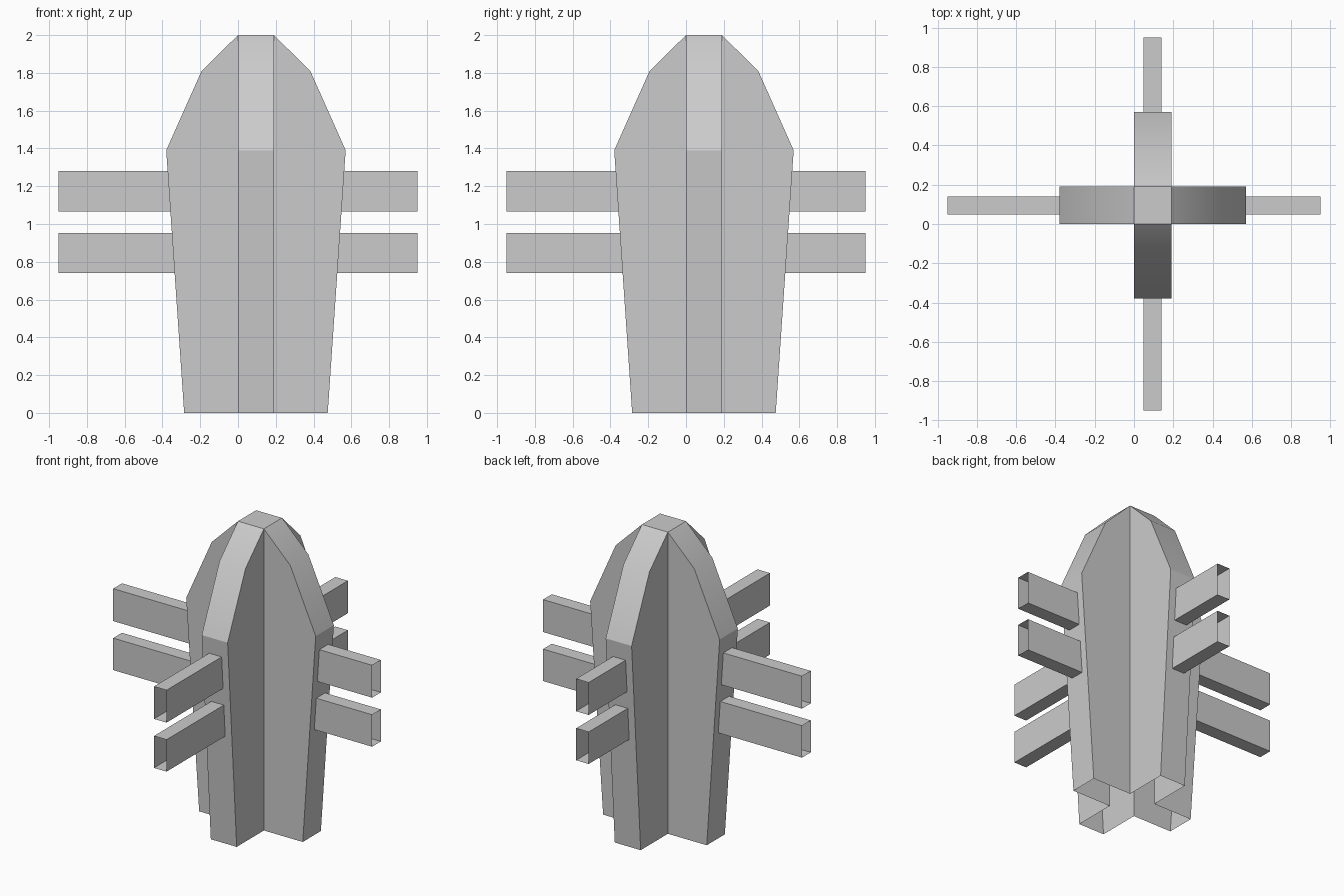
import bpy, bmesh
from math import radians
from mathutils import Matrix, Vector

if "Cube" in bpy.data.objects:
    bpy.data.objects.remove(bpy.data.objects["Cube"])

C = 0.095                      # centre of the cross-shaped body in x and y
W = 0.095                      # half width of each body fin
PROFILE = [(0.38, 0.0), (0.475, 1.39), (0.288, 1.81), (W, 2.0)]  # fin outline (reach, z)
BAR_HALF = 0.046
BAR_LEVELS = {"lower": (0.74, 0.952), "upper": (1.065, 1.28)}


def turn(k):
    """Quarter turns about the body centre."""
    return Matrix.Translation((C, C, 0)) @ Matrix.Rotation(radians(90 * k), 4, 'Z')


def finish(name, bm):
    bmesh.ops.remove_doubles(bm, verts=bm.verts, dist=1e-4)
    mesh = bpy.data.meshes.new(name)
    bm.to_mesh(mesh)
    bm.free()
    obj = bpy.data.objects.new(name, mesh)
    bpy.context.collection.objects.link(obj)
    return obj


def face(bm, m, pts):
    bm.faces.new([bm.verts.new(m @ Vector(p)) for p in pts])


# Body: four fins forming a hollow cross, open at the bottom
bm = bmesh.new()
for k in range(4):
    m = turn(k)
    outline = [(W, 0.0)] + PROFILE
    face(bm, m, [(r, -W, z) for r, z in outline])
    face(bm, m, [(r, W, z) for r, z in reversed(outline)])
    for (r0, z0), (r1, z1) in zip(PROFILE, PROFILE[1:]):
        face(bm, m, [(r0, -W, z0), (r0, W, z0), (r1, W, z1), (r1, -W, z1)])
face(bm, turn(0), [(-W, -W, 2), (W, -W, 2), (W, W, 2), (-W, W, 2)])
body = finish("body", bm)
bpy.context.view_layer.objects.active = body
body.select_set(True)
bpy.ops.object.shade_smooth_by_angle(angle=radians(25))

# Bars: open-ended rectangular tubes starting on the sloped fin faces
for k, side in enumerate(("right", "back", "left", "front")):
    end = 0.95 - C if k < 2 else 0.95 + C
    for level, (z0, z1) in BAR_LEVELS.items():
        bm = bmesh.new()
        ring = [(-BAR_HALF, z0), (BAR_HALF, z0), (BAR_HALF, z1), (-BAR_HALF, z1)]
        for i in range(4):
            (ya, za), (yb, zb) = ring[i], ring[(i + 1) % 4]
            sa, sb = (0.38 + 0.095 * z / 1.39 for z in (za, zb))
            face(bm, turn(k), [(sa, ya, za), (end, ya, za), (end, yb, zb), (sb, yb, zb)][::-1])
        finish(f"{side}_{level}_bar", bm)
